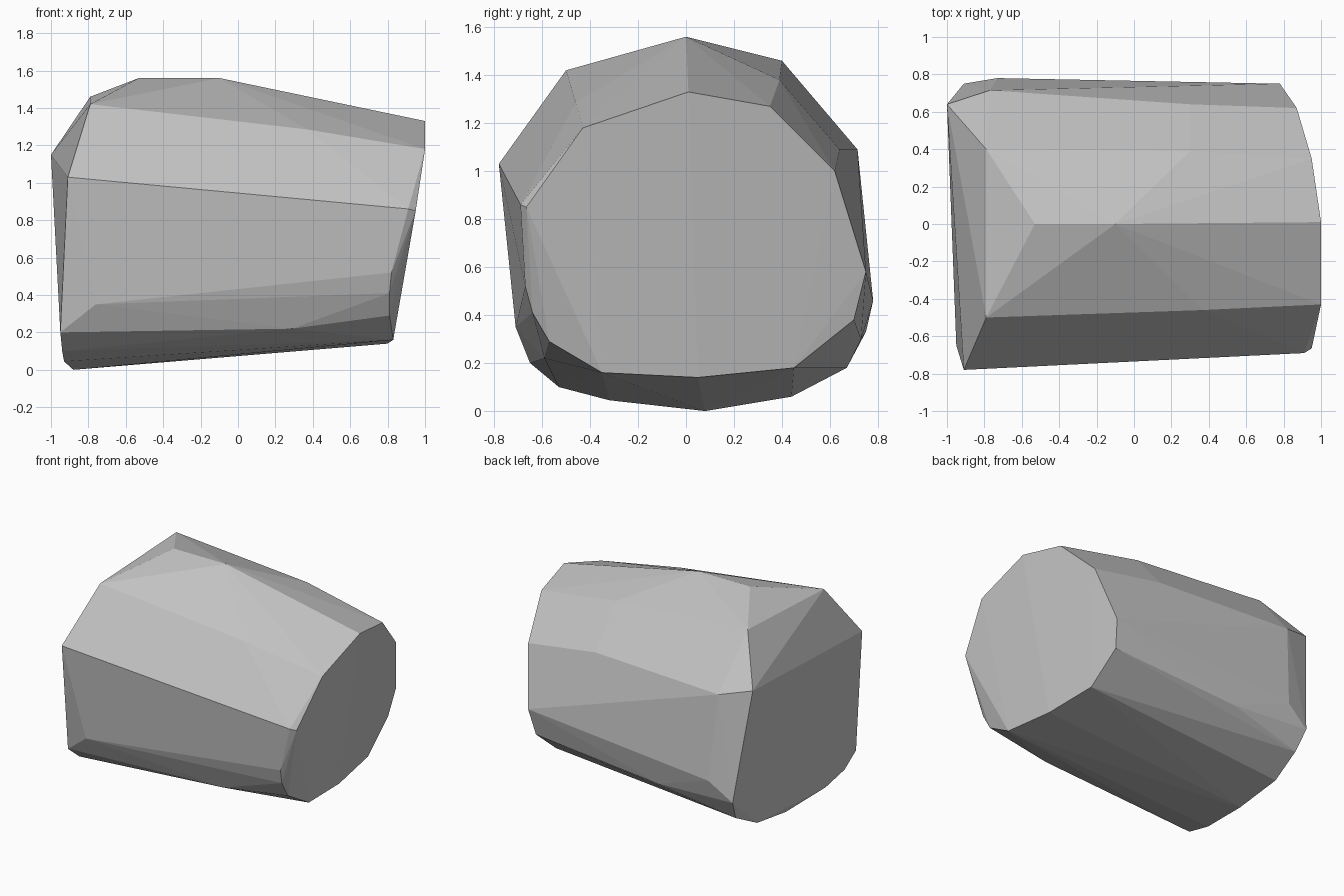
import bpy, bmesh

# Corners of the narrow, slanted end: (x, y, z)
narrow_end = [
    (1.0, 0.01, 1.33), (1.0, -0.43, 1.18), (0.95, -0.665, 0.85), (0.91, -0.69, 0.86),
    (0.82, -0.67, 0.52), (0.81, -0.64, 0.41), (0.81, -0.57, 0.29), (0.83, -0.35, 0.16),
    (0.80, 0.05, 0.14), (0.76, 0.45, 0.18), (0.75, 0.70, 0.38), (0.78, 0.75, 0.58),
    (0.87, 0.62, 1.0), (0.95, 0.35, 1.27),
]
# Corners of the broad end with its chipped upper edge
broad_end = [
    (-0.79, -0.50, 1.42), (-0.79, 0.40, 1.46), (-1.0, 0.64, 1.15), (-0.91, -0.78, 1.03),
    (-0.76, -0.71, 0.35), (-0.95, -0.65, 0.20), (-0.94, -0.53, 0.10), (-0.93, -0.32, 0.045),
    (-0.88, 0.08, 0.0), (-0.895, 0.44, 0.06), (-0.88, 0.67, 0.18), (-0.91, 0.75, 0.33),
    (-0.73, 0.78, 0.46), (-0.77, 0.715, 1.09),
]
# Knuckles along the sides and the top ridge
side_knuckles = [
    (-0.53, 0.0, 1.56), (-0.10, 0.0, 1.56), (0.37, -0.46, 1.285), (0.29, -0.59, 0.22),
    (-0.16, 0.40, 1.42), (0.30, 0.39, 1.38), (0.30, 0.64, 1.09), (-0.28, 0.73, 0.30),
]

stone = bpy.data.materials.new("grey stone")
stone.diffuse_color = (0.55, 0.55, 0.55, 1.0)

# Faceted rock: convex shell around the corners
bm = bmesh.new()
for p in narrow_end + broad_end + side_knuckles:
    bm.verts.new(p)
hull = bmesh.ops.convex_hull(bm, input=bm.verts[:])
loose = {g for g in hull["geom_interior"] + hull["geom_unused"]
         if isinstance(g, bmesh.types.BMVert)}
bmesh.ops.delete(bm, geom=list(loose), context="VERTS")
# Merge nearly coplanar triangles into broad flat facets
bmesh.ops.dissolve_limit(bm, angle_limit=0.03, verts=bm.verts[:], edges=bm.edges[:])
bmesh.ops.recalc_face_normals(bm, faces=bm.faces[:])

mesh = bpy.data.meshes.new("rock")
bm.to_mesh(mesh)
bm.free()
mesh.materials.append(stone)
rock = bpy.data.objects.new("rock", mesh)
bpy.context.collection.objects.link(rock)
